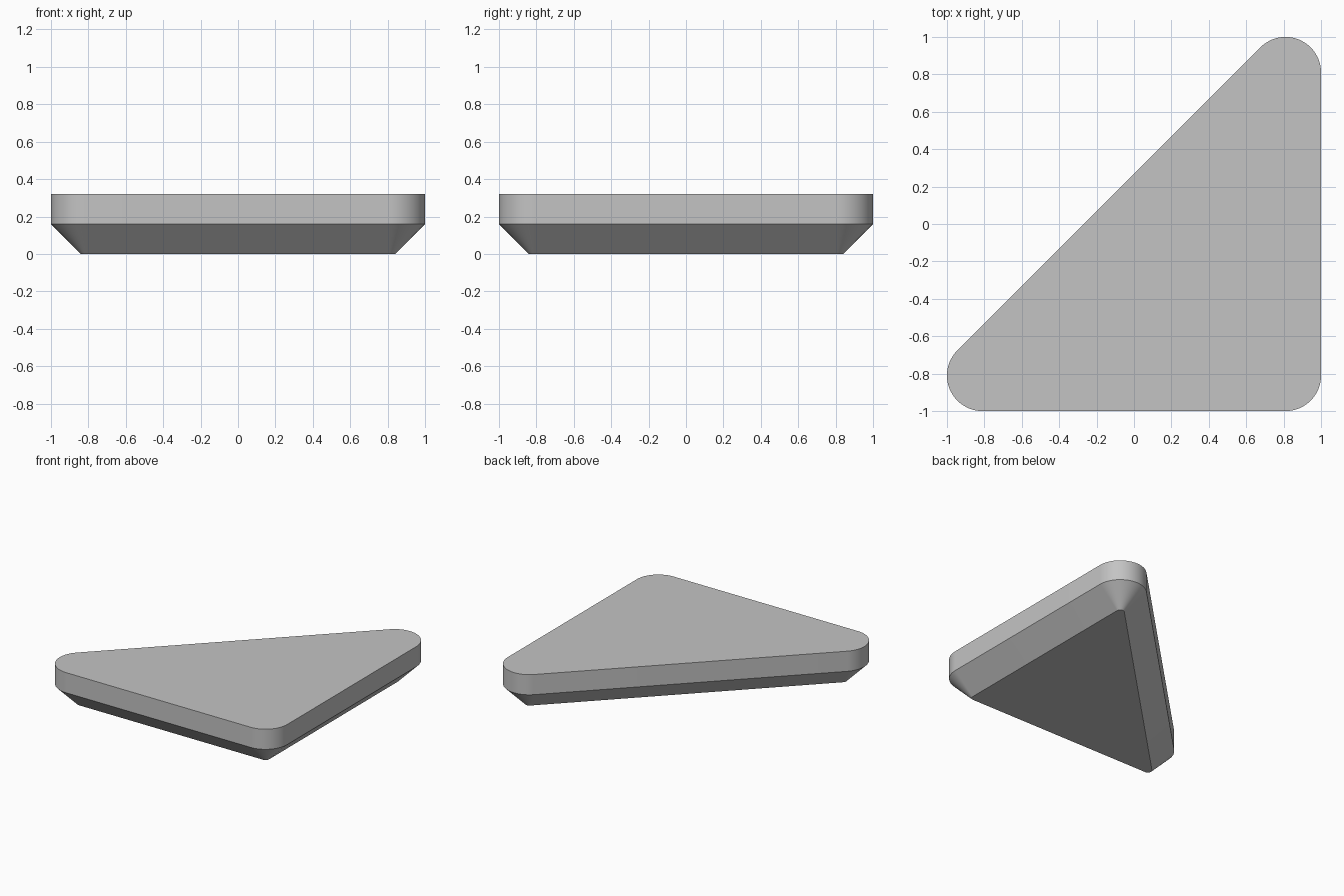
import bpy
import bmesh
from math import cos, sin, radians

cube = bpy.data.objects.get("Cube")
if cube:
    bpy.data.objects.remove(cube)

# Plain grey material
grey = bpy.data.materials.new("grey")
grey.use_nodes = True
colour = (0.55, 0.55, 0.55, 1)
grey.diffuse_color = colour
grey.node_tree.nodes["Principled BSDF"].inputs["Base Color"].default_value = colour

RADIUS = 0.19
CHAMFER = 0.16
HEIGHT = 0.32
CENTRE = 1 - RADIUS
STEPS = 24
# Corner centre x, y and the start and end angle of its arc
CORNERS = [(CENTRE, -CENTRE, -90, 0), (CENTRE, CENTRE, 0, 135), (-CENTRE, -CENTRE, 135, 270)]


def rounded_triangle(bm, radius, z):
    """Ring of vertices around a right triangle with round corners."""
    ring = []
    for x, y, start, end in CORNERS:
        for i in range(STEPS + 1):
            a = radians(start + (end - start) * i / STEPS)
            ring.append(bm.verts.new((x + radius * cos(a), y + radius * sin(a), z)))
    return ring


# Wedge tile: chamfered underside, upright rim, flat top
bm = bmesh.new()
rings = [rounded_triangle(bm, r, z) for r, z in
         ((RADIUS - CHAMFER, 0), (RADIUS, CHAMFER), (RADIUS, HEIGHT))]
for low, high in zip(rings, rings[1:]):
    for i in range(len(low)):
        j = (i + 1) % len(low)
        bm.faces.new((low[i], low[j], high[j], high[i]))
bm.faces.new(rings[-1])
bm.faces.new(rings[0][::-1])

mesh = bpy.data.meshes.new("triangle_tile")
bm.to_mesh(mesh)
bm.free()
mesh.materials.append(grey)
tile = bpy.data.objects.new("triangle_tile", mesh)
bpy.context.collection.objects.link(tile)

# Smooth round corners, crisp rim edges
bpy.ops.object.select_all(action="DESELECT")
tile.select_set(True)
bpy.context.view_layer.objects.active = tile
bpy.ops.object.shade_smooth_by_angle(angle=radians(30))
